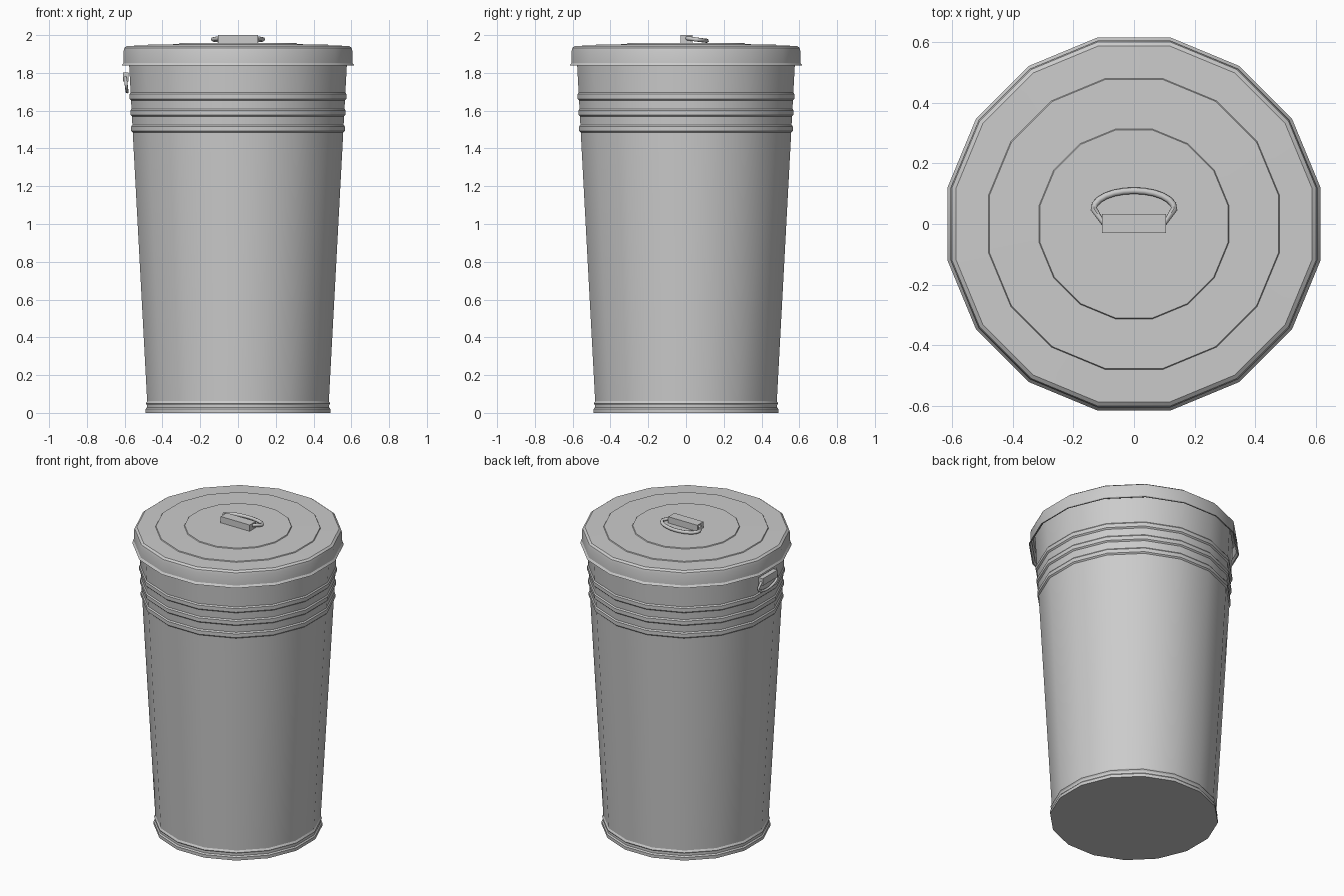
import bpy, bmesh, math
from mathutils import Matrix, Vector

if "Cube" in bpy.data.objects:
    bpy.data.objects.remove(bpy.data.objects["Cube"])

SIDES = 16


def finish(name, bm, angle=29):
    bmesh.ops.recalc_face_normals(bm, faces=bm.faces)
    me = bpy.data.meshes.new(name)
    bm.to_mesh(me)
    bm.free()
    ob = bpy.data.objects.new(name, me)
    bpy.context.collection.objects.link(ob)
    bpy.ops.object.select_all(action='DESELECT')
    ob.select_set(True)
    bpy.context.view_layer.objects.active = ob
    bpy.ops.object.shade_smooth_by_angle(angle=math.radians(angle))
    return ob


def lathe(name, profile):
    """16-sided shell; profile gives (distance to flat, height), caps at both ends."""
    bm = bmesh.new()
    rings = []
    for d, z in profile:
        r = d / math.cos(math.pi / SIDES)
        angles = [(i + 0.5) * math.tau / SIDES for i in range(SIDES)]
        rings.append([bm.verts.new((r * math.cos(a), r * math.sin(a), z)) for a in angles])
    for lo, hi in zip(rings, rings[1:]):
        for i in range(SIDES):
            j = (i + 1) % SIDES
            bm.faces.new((lo[i], lo[j], hi[j], hi[i]))
    bm.faces.new(rings[0])
    bm.faces.new(rings[-1])
    return finish(name, bm)


def wall(z):
    return 0.481 + (z - 0.06) * 0.0535


# Tapered can with a foot band and three raised ribs, hollow inside
body = [(0.49, 0), (0.49, 0.02), (0.483, 0.028), (0.483, 0.042),
        (0.488, 0.05), (0.481, 0.062)]
for z in (1.505, 1.59, 1.675):
    body += [(wall(z) - 0.001, z - 0.02), (wall(z) + 0.007, z - 0.012),
             (wall(z) + 0.007, z + 0.012), (wall(z) + 0.001, z + 0.02)]
body += [(wall(1.9), 1.9), (wall(1.9) - 0.012, 1.9), (0.468, 0.02)]
lathe("can_body", body)

# Lid with flared lip, rounded shoulder and two stepped rings
lathe("lid", [(0.575, 1.925), (0.596, 1.915), (0.598, 1.852), (0.608, 1.84),
              (0.615, 1.84), (0.606, 1.853), (0.605, 1.918), (0.601, 1.933),
              (0.588, 1.943), (0.48, 1.945), (0.477, 1.950),
              (0.313, 1.952), (0.310, 1.957)])


def handle(prefix, matrix):
    # Folded bracket that clips over the straight bar of the ring
    bm = bmesh.new()
    bmesh.ops.create_cube(bm, size=1, matrix=Matrix.Translation((0, 0.002, 0.0195))
                          @ Matrix.Diagonal((0.21, 0.063, 0.041, 1)))
    bm.transform(matrix)
    finish(prefix + "_bracket", bm)

    # D-shaped ring, tilting down toward its free edge
    path = [(-0.105, 0.008)]
    for i in range(13):
        a = math.pi - math.pi * i / 12
        path.append((0.133 * math.cos(a), 0.05 + 0.06 * math.sin(a)))
    path.append((0.105, 0.008))
    points = [Vector((x, y, 0.024 - 0.13 * y)) for x, y in path]
    bm = bmesh.new()
    loops = []
    n = len(points)
    for k, p in enumerate(points):
        t = (points[(k + 1) % n] - points[k - 1]).normalized()
        up = Vector((0, 0.13, 1)).normalized()
        side = t.cross(up).normalized()
        loops.append([bm.verts.new(p + 0.011 * (side * math.cos(a) + up * math.sin(a)))
                      for a in [j * math.tau / 8 for j in range(8)]])
    for k in range(n):
        a, b = loops[k], loops[(k + 1) % n]
        for j in range(8):
            bm.faces.new((a[j], a[(j + 1) % 8], b[(j + 1) % 8], b[j]))
    bm.transform(matrix)
    finish(prefix + "_ring", bm, 50)


# Handle lying on the lid
handle("lid_handle", Matrix.Translation((0, 0, 1.96)))

# Smaller copy hanging on the left side of the can
turn = Matrix(((0, 0, -1, 0), (1, 0, 0, 0), (0, -1, 0, 0), (0, 0, 0, 1)))
handle("side_handle", Matrix.Translation((-0.58, 0, 1.78)) @ turn @ Matrix.Scale(0.73, 4))
